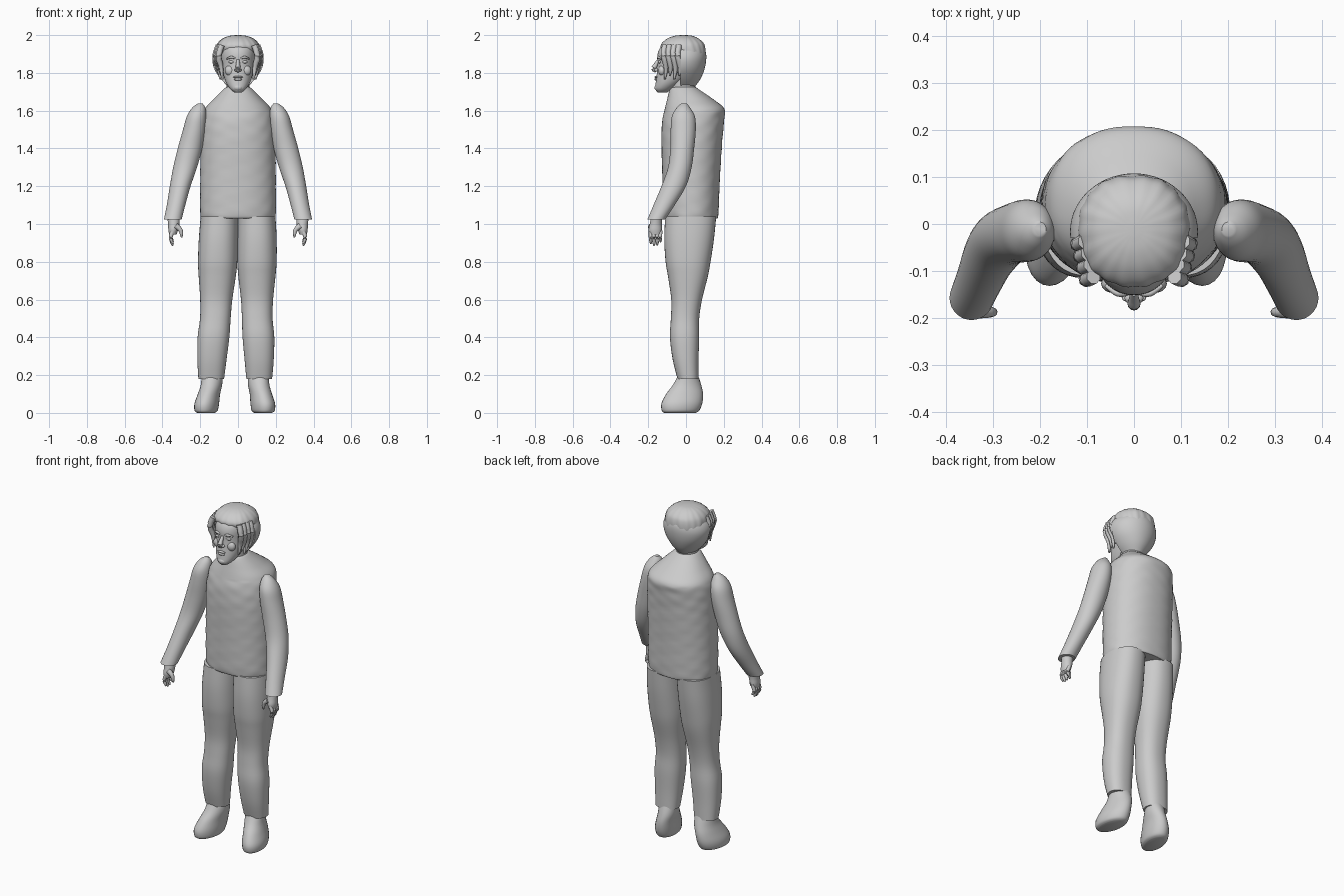
import bpy, bmesh
from math import sin, cos, pi, radians
from mathutils import Vector

cube = bpy.data.objects.get("Cube")
if cube:
    bpy.data.objects.remove(cube, do_unlink=True)

grey = bpy.data.materials.new("plain grey")
grey.use_nodes = True
grey.diffuse_color = (0.6, 0.6, 0.6, 1)
grey.node_tree.nodes["Principled BSDF"].inputs["Base Color"].default_value = grey.diffuse_color


def finish(name, bm, angle=50):
    """Turn a bmesh into a smooth shaded object."""
    bmesh.ops.recalc_face_normals(bm, faces=bm.faces)
    mesh = bpy.data.meshes.new(name)
    bm.to_mesh(mesh)
    bm.free()
    mesh.materials.append(grey)
    obj = bpy.data.objects.new(name, mesh)
    bpy.context.collection.objects.link(obj)
    bpy.ops.object.select_all(action='DESELECT')
    bpy.context.view_layer.objects.active = obj
    obj.select_set(True)
    bpy.ops.object.shade_smooth_by_angle(angle=radians(angle))
    return obj


def spline(rows, steps):
    """Smoothly interpolate rows of numbers."""
    out = []
    for i in range(len(rows) - 1):
        a, b, c, d = (rows[min(max(i + k, 0), len(rows) - 1)] for k in (-1, 0, 1, 2))
        for s in range(steps):
            t = s / steps
            out.append([q + t * ((r - p) / 2 + t * (p - 2.5 * q + 2 * r - w / 2
                        + t * (1.5 * (q - r) + (w - p) / 2)))
                        for p, q, r, w in zip(a, b, c, d)])
    return out + [list(rows[-1])]


def loft(name, rows, side=1, power=2, sides=40, steps=4, bump=None, shape=None):
    """Skin level slices given as (z, centre x, half width, front y, back y)."""
    bm = bmesh.new()
    rings = []
    for z, x, rx, front, back in spline(rows, steps):
        ring = []
        for k in range(sides):
            a = 2 * pi * k / sides
            c, s = cos(a), sin(a)
            u = abs(c) ** (2 / power) * (1 if c > 0 else -1)
            v = abs(s) ** (2 / power) * (1 if s > 0 else -1)
            grow = 1 + (bump(a, z) if bump else 0)
            p = Vector((side * (x + u * rx * grow),
                        (front + back) / 2 + v * grow * (back - front) / 2, z))
            ring.append(bm.verts.new(shape(p) if shape else p))
        rings.append(ring)
    for low, high in zip(rings, rings[1:]):
        for k in range(sides):
            n = (k + 1) % sides
            bm.faces.new((low[k], low[n], high[n], high[k]))
    bm.faces.new(rings[0])
    bm.faces.new(rings[-1])
    return finish(name, bm)


def blob(name, centre, size, segments=16):
    """Stretched ball."""
    bm = bmesh.new()
    bmesh.ops.create_uvsphere(bm, u_segments=segments, v_segments=segments // 2 + 2, radius=1)
    for v in bm.verts:
        v.co = Vector(centre) + Vector(a * b for a, b in zip(v.co, size))
    return finish(name, bm)


def strand(name, points, radii, sides=8):
    """Tapered tube through a few points, with rounded ends."""
    rows = spline([(*p, r) for p, r in zip(points, radii)], 4)
    bm = bmesh.new()
    rings = []
    for i, row in enumerate(rows):
        p = Vector(row[:3])
        before, after = rows[max(i - 1, 0)], rows[min(i + 1, len(rows) - 1)]
        turn = (Vector(after[:3]) - Vector(before[:3])).to_track_quat('Z', 'Y')
        rings.append([bm.verts.new(p + turn @ Vector((cos(2 * pi * k / sides),
                      sin(2 * pi * k / sides), 0)) * row[3]) for k in range(sides)])
    for low, high in zip(rings, rings[1:]):
        for k in range(sides):
            n = (k + 1) % sides
            bm.faces.new((low[k], low[n], high[n], high[k]))
    bm.faces.new(rings[0])
    bm.faces.new(rings[-1])
    return finish(name, bm, 70)


# Padded jacket body with soft quilting
def quilting(a, z):
    return 0.007 * sin(z * 75 + sin(a * 4)) * sin(a * 7 + z * 9) if z < 1.6 else 0


loft("jacket", [(1.03, 0, .19, -.11, .165), (1.06, 0, .2, -.12, .172),
                (1.25, 0, .2, -.125, .18), (1.45, 0, .197, -.13, .193),
                (1.55, 0, .19, -.125, .202), (1.61, 0, .175, -.112, .203),
                (1.66, 0, .13, -.1, .145), (1.715, 0, .075, -.085, .065),
                (1.725, 0, .06, -.07, .05)],
     power=2.2, sides=72, steps=8, bump=quilting)
loft("neck", [(1.69, 0, .06, -.08, .05), (1.8, 0, .06, -.085, .05)], sides=24)


# Legs drift slightly to one side towards the floor
def lean(p):
    return p - Vector((0.018 * max(0, 1 - p.z), 0, 0))


for side, label in ((1, "left"), (-1, "right")):
    loft(label + "_trouser_leg",
         [(.18, .127, .068, -.045, .066), (.28, .125, .077, -.07, .066),
          (.4, .119, .084, -.085, .07), (.5, .111, .081, -.08, .07),
          (.6, .108, .085, -.078, .085), (.72, .105, .098, -.095, .115),
          (.8, .104, .104, -.108, .13), (.92, .102, .104, -.115, .148),
          (1.04, .098, .1, -.11, .16)],
         side, power=2.3, shape=lean)
    # Rounded boot, toe turned outwards
    loft(label + "_boot",
         [(0, .15, .045, -.115, .05), (.012, .15, .06, -.128, .07),
          (.05, .148, .064, -.13, .086), (.1, .139, .058, -.105, .09),
          (.15, .128, .056, -.068, .08), (.21, .126, .055, -.035, .06)],
         side, sides=28,
         shape=lambda p, s=side: lean(p) - Vector((s * .12 * (p.y + .02), 0, 0)))
    # Sleeve from shoulder to cuff
    loft(label + "_sleeve",
         [(1.025, .345, .047, -.204, -.11), (1.1, .328, .049, -.172, -.06),
          (1.2, .306, .055, -.13, 0), (1.3, .28, .063, -.095, .03),
          (1.4, .254, .065, -.083, .043), (1.5, .231, .06, -.081, .052),
          (1.57, .219, .052, -.075, .047), (1.615, .208, .035, -.05, .022),
          (1.638, .2, .013, -.025, .004)],
         side, sides=32)
    # Hand with four fingers and a thumb
    loft(label + "_palm",
         [(.945, .345, .02, -.193, -.133), (.97, .343, .026, -.198, -.128),
          (1.0, .34, .03, -.192, -.128), (1.035, .342, .033, -.185, -.125)],
         side, sides=20)
    for i in range(4):
        y = -.186 + i * .017
        drop = (.895, .886, .889, .905)[i]
        strand(f"{label}_finger_{i + 1}",
               [(side * .344, y, .965), (side * .356, y - .002, .93),
                (side * .35, y, drop + .012), (side * .343, y, drop)],
               (.011, .01, .008, .004))
    strand(label + "_thumb",
           [(side * .33, -.185, .99), (side * .306, -.187, .97),
            (side * .299, -.187, .945), (side * .299, -.186, .93)],
           (.016, .012, .009, .004))

# Face, narrowing to the chin
loft("face", [(1.697, 0, .02, -.15, -.1), (1.715, 0, .042, -.163, -.07),
              (1.75, 0, .064, -.16, -.02), (1.8, 0, .08, -.154, .04),
              (1.85, 0, .088, -.15, .07), (1.9, 0, .092, -.15, .08),
              (1.94, 0, .088, -.132, .07), (1.97, 0, .06, -.09, .05)],
     power=2.1, sides=40)
strand("nose", [(0, -.146, 1.868), (0, -.159, 1.845), (0, -.17, 1.822), (0, -.158, 1.808)],
       (.008, .011, .014, .008), 12)
blob("upper_lip", (0, -.158, 1.778), (.026, .009, .006))
blob("lower_lip", (0, -.158, 1.766), (.022, .01, .007))
blob("chin", (0, -.151, 1.722), (.025, .016, .017))
for side, label in ((1, "left"), (-1, "right")):
    blob(label + "_eye", (side * .034, -.139, 1.858), (.017, .009, .008))
    blob(label + "_nostril", (side * .011, -.157, 1.815), (.009, .011, .008))
    blob(label + "_cheek", (side * .042, -.127, 1.812), (.028, .02, .028))
    strand(label + "_brow", [(side * .014, -.149, 1.876), (side * .035, -.147, 1.883),
                             (side * .06, -.131, 1.874)], (.004, .007, .004))
    blob(label + "_ear", (side * .09, -.045, 1.835), (.014, .022, .035))


# Combed hair cap
def combing(a, z):
    return 0.012 * sin(a * 18 + z * 20) + 0.008 * sin(a * 7)


loft("hair", [(1.87, 0, .108, -.08, .1), (1.9, 0, .117, -.11, .104),
              (1.935, 0, .116, -.133, .102), (1.96, 0, .105, -.125, .092),
              (1.983, 0, .08, -.096, .065), (1.996, 0, .045, -.06, .035),
              (2.0, 0, .01, -.025, 0)],
     power=2.2, sides=80, bump=combing)

# Smooth shell round the back of the head, cut straight at the front
loft("back_of_head", [(1.73, 0, .055, -.09, .05), (1.77, 0, .093, -.13, .078),
                      (1.82, 0, .125, -.14, .098), (1.87, 0, .136, -.14, .107),
                      (1.91, 0, .126, -.14, .105), (1.945, 0, .098, -.12, .09)],
     sides=56, shape=lambda p: Vector((p.x, max(p.y, -.03), p.z)))

# Loose locks beside the face
for side, label in ((1, "left"), (-1, "right")):
    for i in range(4):
        y = -.112 + i * .025
        x = side * (.086 + i * .006)
        strand(f"{label}_lock_{i + 1}",
               [(x, y, 1.945), (x + side * .016, y - .006, 1.89),
                (x + side * .004, y + .006, 1.83), (x - side * .004, y, 1.765 + i % 2 * .02)],
               (.016, .016, .013, .004))
